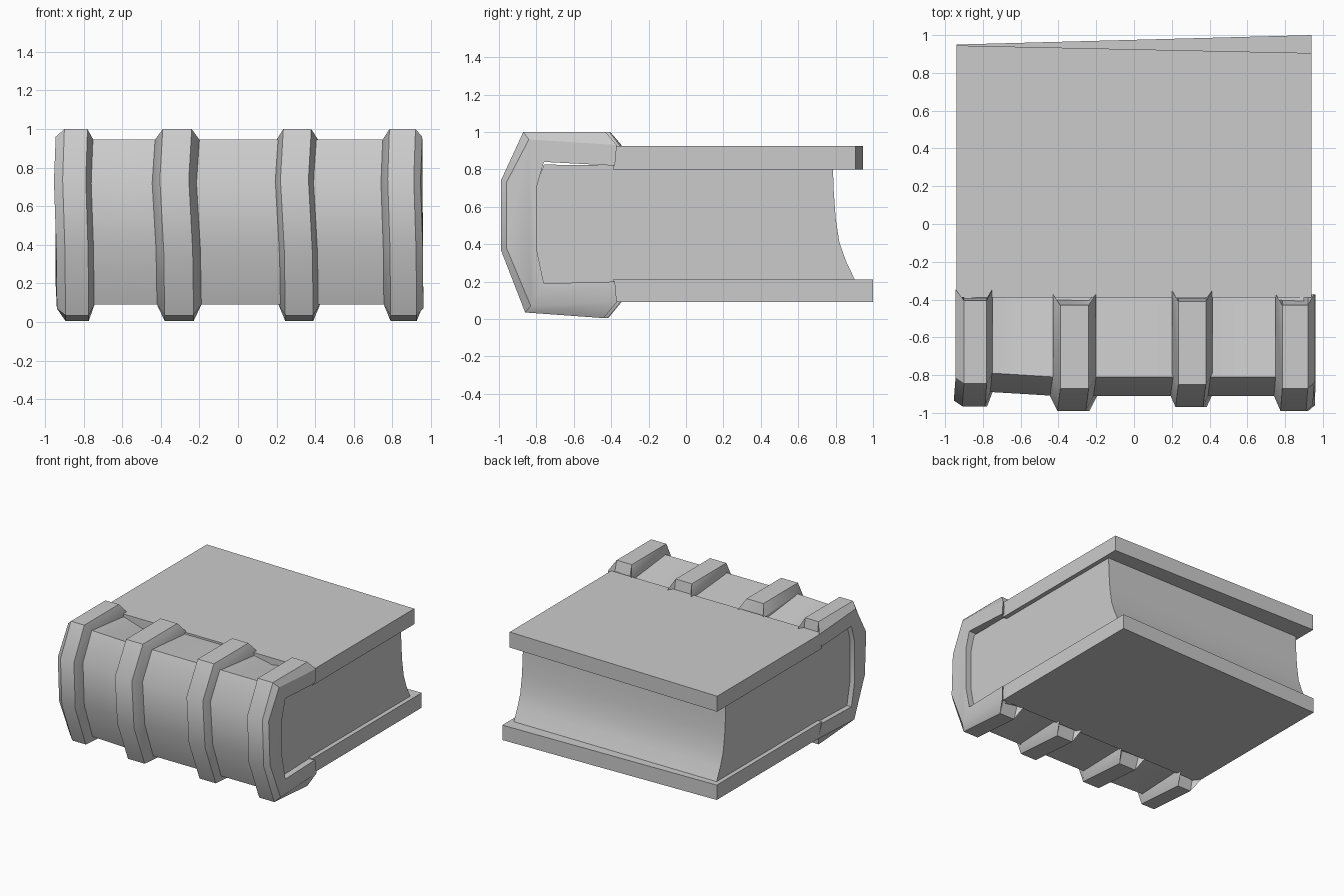
import bpy
import bmesh
from math import radians

if "Cube" in bpy.data.objects:
    bpy.data.objects.remove(bpy.data.objects["Cube"], do_unlink=True)

grey = bpy.data.materials.new("plain grey")
grey.use_nodes = True
grey.diffuse_color = (0.6, 0.6, 0.6, 1)
grey.node_tree.nodes["Principled BSDF"].inputs["Base Color"].default_value = (0.6, 0.6, 0.6, 1)


def loft(name, rings):
    """Skin a row of equal closed rings and cap both ends."""
    bm = bmesh.new()
    rows = [[bm.verts.new(p) for p in ring] for ring in rings]
    for a, b in zip(rows, rows[1:]):
        for i in range(len(a)):
            j = (i + 1) % len(a)
            bm.faces.new((a[i], a[j], b[j], b[i]))
    bm.faces.new(rows[0])
    bm.faces.new(rows[-1])
    bmesh.ops.recalc_face_normals(bm, faces=bm.faces)
    mesh = bpy.data.meshes.new(name)
    bm.to_mesh(mesh)
    bm.free()
    mesh.materials.append(grey)
    obj = bpy.data.objects.new(name, mesh)
    bpy.context.collection.objects.link(obj)
    bpy.ops.object.select_all(action='DESELECT')
    obj.select_set(True)
    bpy.context.view_layer.objects.active = obj
    bpy.ops.object.shade_smooth_by_angle(angle=radians(32))
    return obj


# Side profiles (y, z), running from the top edge round the spine to the bottom
INNER = [(-0.38, 0.82), (-0.76, 0.84), (-0.80, 0.70), (-0.80, 0.38), (-0.76, 0.19), (-0.38, 0.20)]
SPINE = [(-0.37, 0.92), (-0.81, 0.945), (-0.91, 0.72), (-0.91, 0.38), (-0.81, 0.09), (-0.37, 0.09)]
RIB = [(-0.43, 1.0), (-0.87, 1.0), (-0.99, 0.74), (-0.99, 0.37), (-0.86, 0.035), (-0.44, 0.005)]
END = [(-0.37, 0.93), (-0.84, 0.96), (-0.96, 0.73), (-0.96, 0.38), (-0.83, 0.07), (-0.37, 0.09)]
SWAY = [0, 0, -0.015, 0.005, 0.01, 0.01]


def ring(x, outer, sway=0.0, dy=0.0):
    out = [(x + sway * s, y + dy, z) for s, (y, z) in zip(SWAY, outer)]
    return out + [(x, y, z) for y, z in reversed(INNER)]


# Spine shell, its hinge edges sinking between the outer ribs
stations = [(-0.90, 0, 0.02), (-0.75, 0.02, 0.02), (-0.58, 0.07, 0.01), (-0.42, 0.02, 0),
            (-0.20, 0.01, 0), (0.20, 0.01, 0), (0.42, 0.02, 0), (0.58, 0.05, 0), (0.75, 0.02, 0), (0.90, 0, 0)]
rings = []
for x, dip, dy in stations:
    prof = list(SPINE)
    prof[0] = (-0.39, 0.92 - dip)
    prof[-1] = (-0.39, 0.09 + dip)
    rings.append(ring(x, prof, dy=dy))
loft("spine", rings)

# Raised bands: outer base, crest, crest, base
ribs = [("rib_far_right", -0.945, -0.90, -0.78, -0.75, 0.6, 0.025),
        ("rib_mid_right", -0.43, -0.39, -0.24, -0.20, 1, 0),
        ("rib_mid_left", 0.20, 0.235, 0.38, 0.415, 1, 0.02),
        ("rib_far_left", 0.75, 0.785, 0.92, 0.955, 0.6, 0)]
for name, a, b, c, d, sway, dy in ribs:
    ends = [END if abs(x) > 0.9 else SPINE for x in (a, d)]
    loft(name, [ring(a, ends[0], sway, dy), ring(b, RIB, sway, dy),
                ring(c, RIB, sway, dy), ring(d, ends[1], sway, dy)])


# Cover boards, slightly out of square at the fore edge
def board(name, low, high, back_right, back_left):
    sides = []
    for x, back in ((-0.94, back_right), (0.94, back_left)):
        sides.append([(x, -0.39, low), (x, back, low), (x, back, high), (x, -0.39, high)])
    loft(name, sides)


board("top_cover", 0.80, 0.925, 0.945, 0.905)
board("bottom_cover", 0.09, 0.21, 0.95, 1.0)

# Page block with a rounded back and hollow fore edge
pages = [(0.785, 0.82), (0.79, 0.68), (0.80, 0.54), (0.82, 0.41), (0.855, 0.31), (0.91, 0.195),
         (-0.76, 0.185), (-0.805, 0.38), (-0.805, 0.70), (-0.76, 0.825)]
loft("pages", [[(x, y, z) for y, z in pages] for x in (-0.905, 0.905)])
